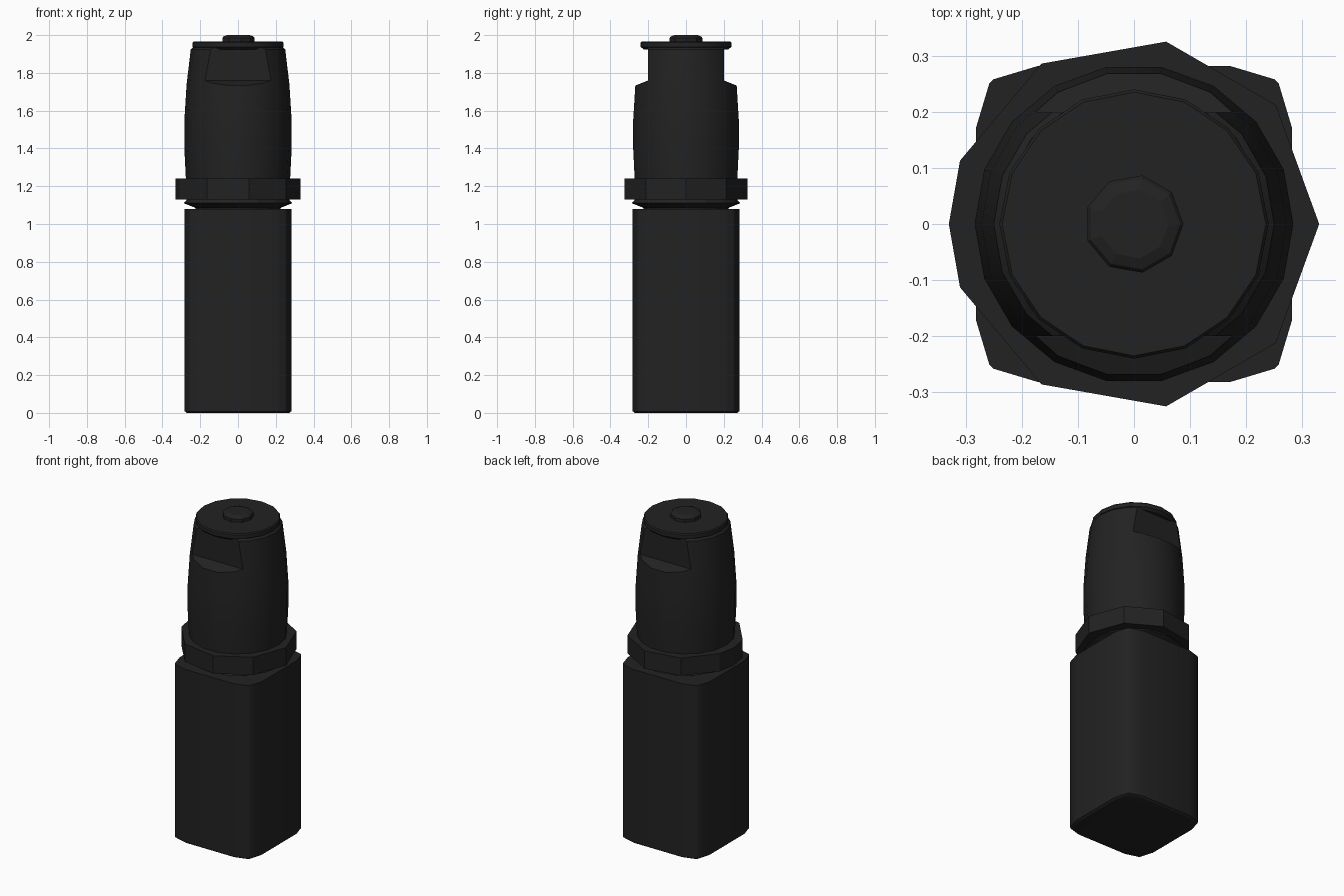
import bpy, bmesh
from math import cos, sin, tau, radians

default = bpy.data.objects.get("Cube")
if default:
    bpy.data.objects.remove(default)

black = bpy.data.materials.new("matte black")
black.use_nodes = True
colour = (0.016, 0.016, 0.016, 1)
black.diffuse_color = colour
black.node_tree.nodes["Principled BSDF"].inputs["Base Color"].default_value = colour


def ring(sides, radius):
    return [(radius * cos(tau * i / sides), radius * sin(tau * i / sides)) for i in range(sides)]


def loft(name, sections, smooth=None):
    """Join a stack of (outline, z) sections and cap both ends."""
    bm = bmesh.new()
    rows = [[bm.verts.new((x, y, z)) for x, y in outline] for outline, z in sections]
    for low, high in zip(rows, rows[1:]):
        for i in range(len(low)):
            j = (i + 1) % len(low)
            bm.faces.new((low[i], low[j], high[j], high[i]))
    bm.faces.new(rows[0][::-1])
    bm.faces.new(rows[-1])
    bmesh.ops.recalc_face_normals(bm, faces=bm.faces)
    mesh = bpy.data.meshes.new(name)
    bm.to_mesh(mesh)
    bm.free()
    obj = bpy.data.objects.new(name, mesh)
    bpy.context.collection.objects.link(obj)
    mesh.materials.append(black)
    if smooth:
        shade(obj, smooth)
    return obj


def shade(obj, angle):
    bpy.ops.object.select_all(action="DESELECT")
    obj.select_set(True)
    bpy.context.view_layer.objects.active = obj
    bpy.ops.object.shade_smooth_by_angle(angle=radians(angle))


def lathe(name, sides, profile, smooth=None):
    return loft(name, [(ring(sides, r), z) for r, z in profile], smooth)


# Square lower case with rounded corners
corner = [(0.282, 0.17), (0.258, 0.25), (0.25, 0.258), (0.17, 0.282)]
outline = []
for turn in range(4):
    outline += corner
    corner = [(-y, x) for x, y in corner]
inset = [(x * 0.96, y * 0.96) for x, y in outline]
loft("lower_case", [(inset, 0), (outline, 0.008), (outline, 1.08)], 30)

# Neck and nine-sided collar
lathe("neck", 16, [(0.225, 1.07), (0.225, 1.085), (0.287, 1.11), (0.262, 1.14)])
nonagon = ring(9, 0.33)
nonagon.insert(5, (-0.33, 0))
loft("collar", [(nonagon, 1.13), (nonagon, 1.24)])

# Tapered barrel with a flat cut into the front and back
barrel = lathe("barrel", 18, [(0.275, 1.22), (0.284, 1.4), (0.284, 1.55),
                              (0.272, 1.74), (0.25, 1.925), (0.238, 1.935)])
for side in (-1, 1):
    notch = [[(x, side * y) for x in (-0.4, 0.4) for y in (0.2, 0.4)] for _ in range(2)]
    for section in notch:
        section[2], section[3] = section[3], section[2]
    cutter = loft("notch_cutter", [(notch[0], 1.76), (notch[1], 2.1)])
    cutter.hide_render = True
    # Slope the ledge down toward the outside
    for v in cutter.data.vertices:
        if v.co.z < 1.8 and abs(v.co.y) > 0.3:
            v.co.z = 1.68
    cut = barrel.modifiers.new("notch", "BOOLEAN")
    cut.object = cutter
    cut.solver = "EXACT"
    bpy.context.view_layer.objects.active = barrel
    bpy.ops.object.modifier_apply(modifier=cut.name)
    bpy.data.objects.remove(cutter)
shade(barrel, 25)

# Top disc and push button
lathe("top_disc", 16, [(0.225, 1.925), (0.24, 1.938), (0.24, 1.96), (0.235, 1.967)], 30)
lathe("push_button", 9, [(0.088, 1.96), (0.088, 1.985), (0.082, 1.993), (0.062, 2.0)])
